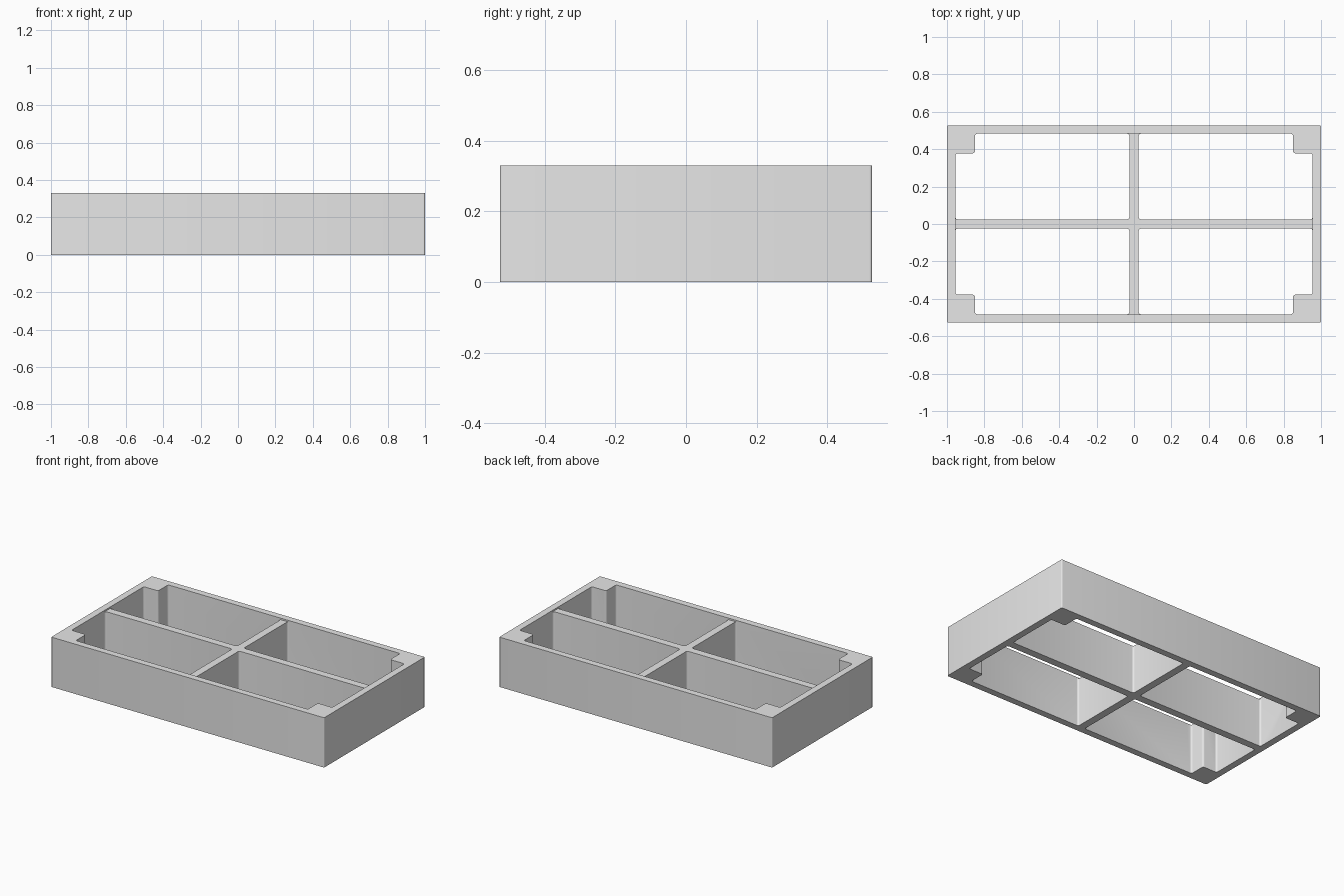
import bpy
import bmesh

HALF_X, HALF_Y, HEIGHT = 1.0, 0.527, 0.33
IN_X, IN_Y = 0.955, 0.483        # inner faces of the walls
POST_X, POST_Y = 0.85, 0.378     # inner faces of the corner posts
RIB = 0.025                      # half thickness of the dividers
DROP = 0.01                      # dividers sit just below the rim
ROUND = 0.012

cube = bpy.data.objects.get("Cube")
if cube:
    bpy.data.objects.remove(cube, do_unlink=True)

grey = bpy.data.materials.new("light grey plastic")
grey.use_nodes = True
grey.diffuse_color = (0.8, 0.8, 0.8, 1)
grey.node_tree.nodes["Principled BSDF"].inputs["Base Color"].default_value = (0.8, 0.8, 0.8, 1)


def prism(name, outline, z0, z1, radius):
    """Upright solid from a flat outline, with rounded vertical edges."""
    bm = bmesh.new()
    base = bm.faces.new([bm.verts.new((x, y, z0)) for x, y in outline])
    grown = bmesh.ops.extrude_face_region(bm, geom=[base])["geom"]
    for v in grown:
        if isinstance(v, bmesh.types.BMVert):
            v.co.z = z1
    upright = [e for e in bm.edges if abs(e.verts[0].co.z - e.verts[1].co.z) > 1e-5]
    bmesh.ops.bevel(bm, geom=upright, offset=radius, segments=4, profile=0.5, affect='EDGES')
    bmesh.ops.recalc_face_normals(bm, faces=bm.faces)
    mesh = bpy.data.meshes.new(name)
    bm.to_mesh(mesh)
    bm.free()
    mesh.materials.append(grey)
    obj = bpy.data.objects.new(name, mesh)
    bpy.context.collection.objects.link(obj)
    return obj


def cut(target, cutter):
    """Subtract a solid, then remove it."""
    bpy.context.view_layer.objects.active = target
    mod = target.modifiers.new("cut", 'BOOLEAN')
    mod.operation, mod.solver, mod.object = 'DIFFERENCE', 'EXACT', cutter
    bpy.ops.object.modifier_apply(modifier=mod.name)
    bpy.data.objects.remove(cutter, do_unlink=True)


# Outer block
tray = prism("divided_frame", [(-HALF_X, -HALF_Y), (HALF_X, -HALF_Y),
                               (HALF_X, HALF_Y), (-HALF_X, HALF_Y)], 0, HEIGHT, 0.008)

# Four open compartments, each notched around its corner post
pocket = [(RIB, RIB), (IN_X, RIB), (IN_X, POST_Y), (POST_X, POST_Y), (POST_X, IN_Y), (RIB, IN_Y)]
for sx in (-1, 1):
    for sy in (-1, 1):
        cut(tray, prism("compartment_cutter", [(sx * x, sy * y) for x, y in pocket],
                        -0.1, HEIGHT + 0.1, ROUND))

# Shallow recess that lowers the dividers below the rim
corner = [(IN_X, POST_Y), (POST_X, POST_Y), (POST_X, IN_Y)]
recess = []
for sx, sy in ((1, 1), (-1, 1), (-1, -1), (1, -1)):
    part = [(sx * x, sy * y) for x, y in corner]
    recess += part if sx == sy else part[::-1]
cut(tray, prism("recess_cutter", recess, HEIGHT - DROP, HEIGHT + 0.1, ROUND))

# Smooth the rounded edges, keep the rest crisp
bpy.ops.object.select_all(action='DESELECT')
tray.select_set(True)
bpy.context.view_layer.objects.active = tray
bpy.ops.object.shade_smooth_by_angle(angle=0.55)
